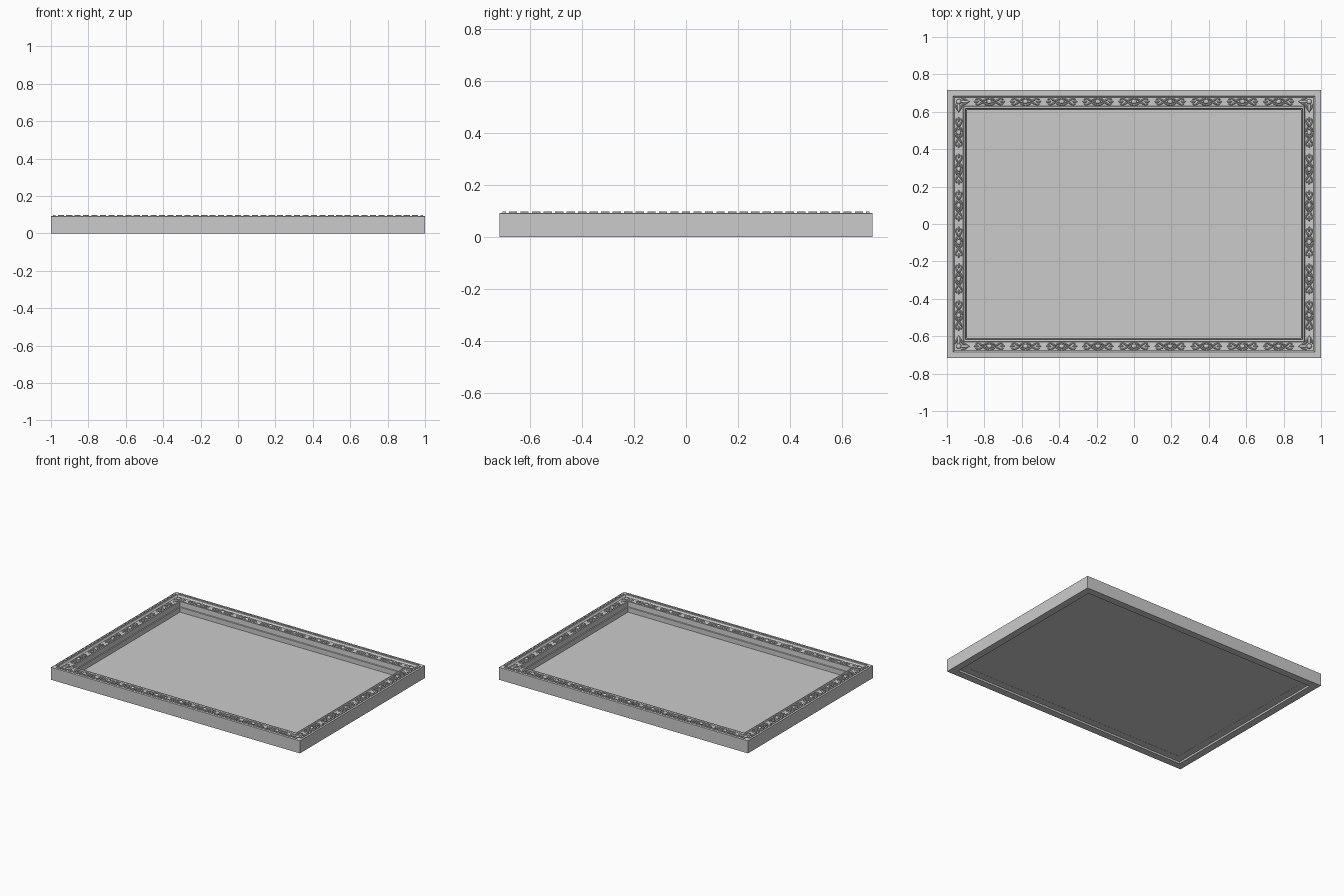
import bpy, bmesh, math
from mathutils import Matrix

if "Cube" in bpy.data.objects:
    bpy.data.objects.remove(bpy.data.objects["Cube"])

HX, HY = 1.0, 0.717


def make_mesh(bm, name, smooth=False):
    me = bpy.data.meshes.new(name)
    bm.to_mesh(me)
    bm.free()
    if smooth:
        for p in me.polygons:
            p.use_smooth = True
    return me


def place(me, name, M=None):
    ob = bpy.data.objects.new(name, me)
    bpy.context.collection.objects.link(ob)
    if M is not None:
        ob.matrix_world = M
    return ob


# moulding: (inset, height) profile swept round four mitred corners
profile = [(0, 0), (0, .091), (.004, .093), (.032, .093), (.036, .086), (.041, .082),
           (.086, .080), (.090, .087), (.099, .086), (.101, .050), (.107, .048),
           (.107, .012), (.055, .012), (.052, 0)]
bm = bmesh.new()
rings = []
for sx, sy in ((-1, -1), (1, -1), (1, 1), (-1, 1)):
    rings.append([bm.verts.new((sx * (HX - d), sy * (HY - d), z)) for d, z in profile])
n = len(profile)
for a in range(4):
    for i in range(n):
        A, B = rings[a], rings[(a + 1) % 4]
        bm.faces.new((A[i], B[i], B[(i + 1) % n], A[(i + 1) % n]))
bmesh.ops.recalc_face_normals(bm, faces=bm.faces)
place(make_mesh(bm, "frame_moulding"), "frame_moulding")

# thin backing panel
bm = bmesh.new()
px, py = HX - .106, HY - .106
bm.faces.new([bm.verts.new((x, y, .013)) for x, y in ((-px, -py), (px, -py), (px, py), (-px, py))])
place(make_mesh(bm, "backing_panel"), "backing_panel")


def lobe(bm, x, y, rx, ry, rz, ang=0):
    bmesh.ops.create_uvsphere(bm, u_segments=10, v_segments=6, radius=1,
                              matrix=Matrix.Translation((x, y, 0))
                              @ Matrix.Rotation(ang, 4, 'Z') @ Matrix.Diagonal((rx, ry, rz, 1)))


# repeating motif: oval flower, two pairs of curling leaves and linking buds
bm = bmesh.new()
lobe(bm, 0, 0, .015, .012, .010)
for s in (-1, 1):
    lobe(bm, s * .020, 0, .007, .006, .007)
    lobe(bm, s * .070, 0, .014, .005, .007)
    for t in (-1, 1):
        lobe(bm, s * .017, t * .014, .018, .005, .007, -s * t * .45)
        lobe(bm, s * .045, t * .009, .017, .005, .007, s * t * .5)
        lobe(bm, s * .066, t * .015, .010, .004, .006, -s * t * .4)
motif = make_mesh(bm, "leaf_motif", True)

# corner ornament: round boss with a leaf fan along both sides
bm = bmesh.new()
lobe(bm, 0, 0, .014, .014, .010)
for q in (0, math.pi / 2):
    c, s = math.cos(q), math.sin(q)
    lobe(bm, .032 * c, .032 * s, .026, .008, .008, q)
    for t in (-1, 1):
        x, y = .030, t * .013
        lobe(bm, x * c - y * s, x * s + y * c, .020, .005, .007, q - t * .4)
corner = make_mesh(bm, "corner_ornament", True)

# each side: carved band and a row of small dentils on the outer ridge
for k, side in enumerate(("front", "right", "back", "left")):
    half, dist = (HX, HY) if k % 2 == 0 else (HY, HX)
    M = Matrix.Rotation(k * math.pi / 2, 4, 'Z') @ Matrix.Translation((0, -dist, 0))
    run = half - .13
    count = round(2 * run / .187)
    for i in range(count):
        x = -run + (i + .5) * 2 * run / count
        place(motif, side + "_leaf_motif", M @ Matrix.Translation((x, .063, .081)))
    place(corner, side + "_corner_ornament", M @ Matrix.Translation((-half + .063, .063, .081)))

    span = 2 * (half - .03)
    count = round(span / .045)
    step = span / count
    bm = bmesh.new()
    bmesh.ops.create_cube(bm, size=1, matrix=Matrix.Diagonal((step * .72, .014, .008, 1)))
    row = place(make_mesh(bm, side + "_dentils"), side + "_dentils",
                M @ Matrix.Translation((-span / 2 + step / 2, .018, .094)))
    arr = row.modifiers.new("repeat", 'ARRAY')
    arr.count = count
    arr.use_relative_offset = False
    arr.use_constant_offset = True
    arr.constant_offset_displace = (step, 0, 0)
